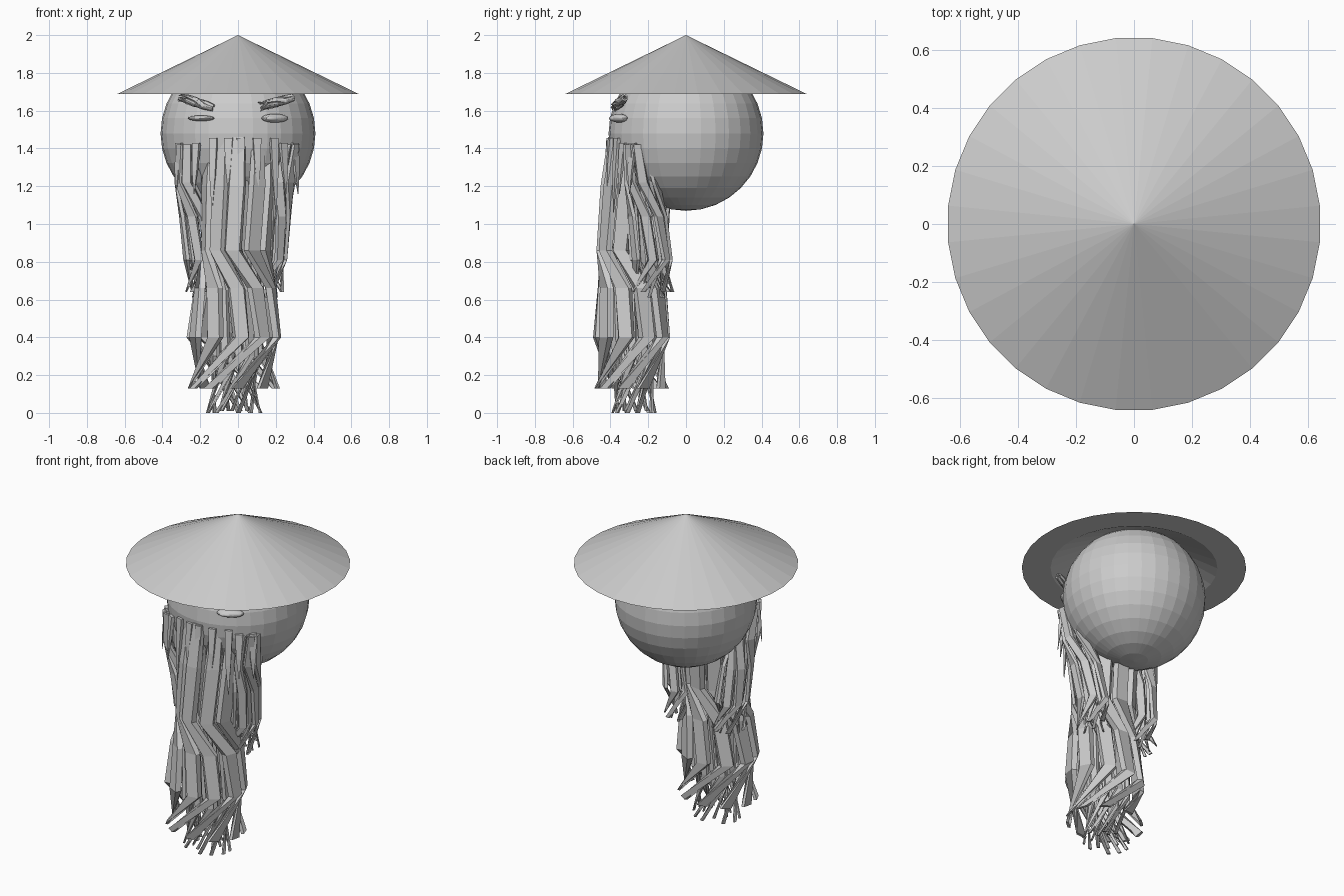
import bpy, bmesh, math, random
from mathutils import Matrix, Vector

if "Cube" in bpy.data.objects:
    bpy.data.objects.remove(bpy.data.objects["Cube"])

random.seed(4)


def mesh_object(name, bm, matrix=None):
    bmesh.ops.recalc_face_normals(bm, faces=bm.faces[:])
    me = bpy.data.meshes.new(name)
    bm.to_mesh(me)
    bm.free()
    ob = bpy.data.objects.new(name, me)
    bpy.context.collection.objects.link(ob)
    if matrix:
        ob.matrix_world = matrix
    return ob


def tube(bm, rings):
    """Skin a list of equal point rings and cap both ends."""
    vs = [[bm.verts.new(p) for p in r] for r in rings]
    n = len(vs[0])
    for a, b in zip(vs, vs[1:]):
        for i in range(n):
            bm.faces.new((a[i], a[(i + 1) % n], b[(i + 1) % n], b[i]))
    bm.faces.new(vs[0])
    bm.faces.new(vs[-1])


def bundle(name, levels, count, phase=0, jitter=0.0, matrix=None):
    """Twisted lock of hair; level = z, cx, cy, rx, ry, twist, half width, half depth."""
    bm = bmesh.new()
    for k in range(count):
        a0 = math.radians(phase) + math.tau * k / count + random.uniform(-jitter, jitter)
        rings = []
        for z, cx, cy, rx, ry, twist, w, d in levels:
            a = a0 + math.radians(twist)
            out = Vector((math.cos(a), math.sin(a), 0))
            side = Vector((-out.y, out.x, 0))
            c = Vector((cx + out.x * rx, cy + out.y * ry, z))
            rings.append([c + side * w * s + out * d * t
                          for s, t in ((-1, -1), (1, -1), (0.8, 1), (-0.8, 1))])
        tube(bm, rings)
    return mesh_object(name, bm, matrix)


def ball(name, loc, scale, turn=0, segs=32, rings=16):
    bm = bmesh.new()
    bmesh.ops.create_uvsphere(bm, u_segments=segs, v_segments=rings, radius=1)
    m = (Matrix.Translation(loc) @ Matrix.Rotation(turn, 4, 'Z')
         @ Matrix.Diagonal((*scale, 1)))
    bmesh.ops.transform(bm, matrix=m, verts=bm.verts[:])
    return mesh_object(name, bm)


# Head
ball("head", (0, 0, 1.48), (0.41, 0.41, 0.41))

# Conical hat with flat rim and hollow underside
bm = bmesh.new()
N = 32


def circle(r, z):
    return [bm.verts.new((r * math.cos(math.tau * (i + 0.5) / N),
                          r * math.sin(math.tau * (i + 0.5) / N), z)) for i in range(N)]


outer, inner = circle(0.643, 1.688), circle(0.478, 1.688)
top, under = bm.verts.new((0, 0, 2.0)), bm.verts.new((0, 0, 1.92))
for i in range(N):
    j = (i + 1) % N
    bm.faces.new((outer[i], outer[j], top))
    bm.faces.new((inner[j], inner[i], under))
    bm.faces.new((outer[j], outer[i], inner[i], inner[j]))
mesh_object("hat", bm)

# Eyes and pupils, one squinting more than the other
for name, x, px, h in (("left", -0.195, -0.185, 0.015), ("right", 0.195, 0.187, 0.023)):
    turn = math.radians(28 if x > 0 else -28)
    ball(name + "_eye", (x, -0.355, 1.56), (0.078, 0.035, h), turn, 24, 12)
    ball(name + "_pupil", (px, -0.383, 1.559), (0.042, 0.016, h * 0.6), turn, 32, 16)

# Eyebrows: small twisted locks laid along the forehead
brow = [(0, 0, 0, 0.014, 0.014, 0, 0.009, 0.004), (0.05, 0, 0, 0.02, 0.02, 10, 0.008, 0.004),
        (0.10, 0, 0, 0.022, 0.022, 60, 0.008, 0.004),
        (0.15, 0, 0, 0.022, 0.022, 75, 0.006, 0.004),
        (0.195, 0, 0, 0.024, 0.024, -10, 0.003, 0.002)]
for name, start, end in (("left", (-0.13, -0.37, 1.615), (-0.30, -0.325, 1.67)),
                         ("right", (0.295, -0.325, 1.67), (0.11, -0.375, 1.62))):
    s, e = Vector(start), Vector(end)
    rot = (e - s).to_track_quat('Z', 'Y').to_matrix().to_4x4()
    bundle(name + "_eyebrow", brow, 9, jitter=0.2, matrix=Matrix.Translation(s) @ rot)

# Main beard: broad outer locks that twist one way and back again
bundle("beard_outer", [
    (1.46, 0.01, -0.235, 0.170, 0.165, 0, 0.036, 0.012),
    (1.20, 0.00, -0.265, 0.175, 0.170, 0, 0.048, 0.016),
    (0.86, -0.01, -0.285, 0.165, 0.170, -4, 0.046, 0.016),
    (0.66, -0.015, -0.285, 0.200, 0.165, 36, 0.046, 0.016),
    (0.40, -0.022, -0.288, 0.232, 0.185, 44, 0.044, 0.016),
    (0.13, -0.022, -0.288, 0.235, 0.188, -32, 0.036, 0.008)], 10, 18, 0.05)

# Main beard: inner locks reaching the ground
bundle("beard_inner", [
    (1.44, 0.01, -0.235, 0.13, 0.12, 0, 0.030, 0.010),
    (0.90, -0.01, -0.28, 0.12, 0.12, 0, 0.030, 0.012),
    (0.65, -0.02, -0.28, 0.13, 0.12, 34, 0.030, 0.012),
    (0.30, -0.02, -0.28, 0.14, 0.12, 42, 0.022, 0.010),
    (0.00, -0.02, -0.275, 0.145, 0.115, -38, 0.012, 0.005)], 10, 20, 0.2)
bundle("beard_core", [
    (1.30, 0.0, -0.25, 0.07, 0.07, 0, 0.025, 0.010),
    (0.70, -0.02, -0.28, 0.07, 0.07, 10, 0.025, 0.010),
    (0.22, -0.02, -0.28, 0.07, 0.07, 50, 0.016, 0.007),
    (0.01, -0.02, -0.28, 0.08, 0.08, -40, 0.010, 0.005)], 7, 0, 0.2)

# Side locks of the beard, an outer and an inner ring on each side
for name, m in (("left", -1), ("right", 1)):
    ox = -0.015
    for part, r, count, w, lo in (("outer", 1.0, 7, 0.026, 0.64), ("inner", 0.6, 5, 0.016, 0.61)):
        bundle(f"{name}_side_lock_{part}", [
            (1.42, m * 0.265, -0.265, 0.055 * r, 0.06 * r, 0, w * 0.9, 0.007),
            (1.22, m * 0.245 + ox, -0.23, 0.065 * r, 0.085 * r, -5, w * 1.1, 0.009),
            (1.04, m * 0.205 + ox, -0.205, 0.080 * r, 0.095 * r, 35, w * 1.1, 0.009),
            (0.81, m * 0.180 + ox, -0.185, 0.085 * r, 0.105 * r, 45, w, 0.009),
            (lo, m * 0.170 + ox, -0.175, 0.090 * r, 0.110 * r, -35, w * 0.6, 0.004)],
            count, 10, 0.12)

# Short pointed tufts over the top of the beard
bm = bmesh.new()
for x, tip_z in ((-0.31, 1.17), (-0.22, 1.16), (-0.13, 1.08), (-0.05, 1.2), (0.015, 1.04),
                 (0.10, 1.18), (0.19, 1.06), (0.24, 1.16), (0.30, 1.16)):
    y = -math.sqrt(0.41 ** 2 - x * x)
    z = 1.455 if abs(x) < 0.2 else 1.43
    rings = []
    for f, w in ((0, 0.022), (0.55, 0.015), (1, 0.002)):
        c = Vector((x * (1 + 0.06 * f), y - 0.02 * math.sin(f * 1.5), z + (tip_z - z) * f))
        out = Vector((x, y, 0)).normalized()
        side = Vector((-out.y, out.x, 0))
        rings.append([c + side * w * s + out * w * 0.5 * t
                      for s, t in ((-1, -1), (1, -1), (1, 1), (-1, 1))])
    tube(bm, rings)
mesh_object("beard_tufts", bm)
